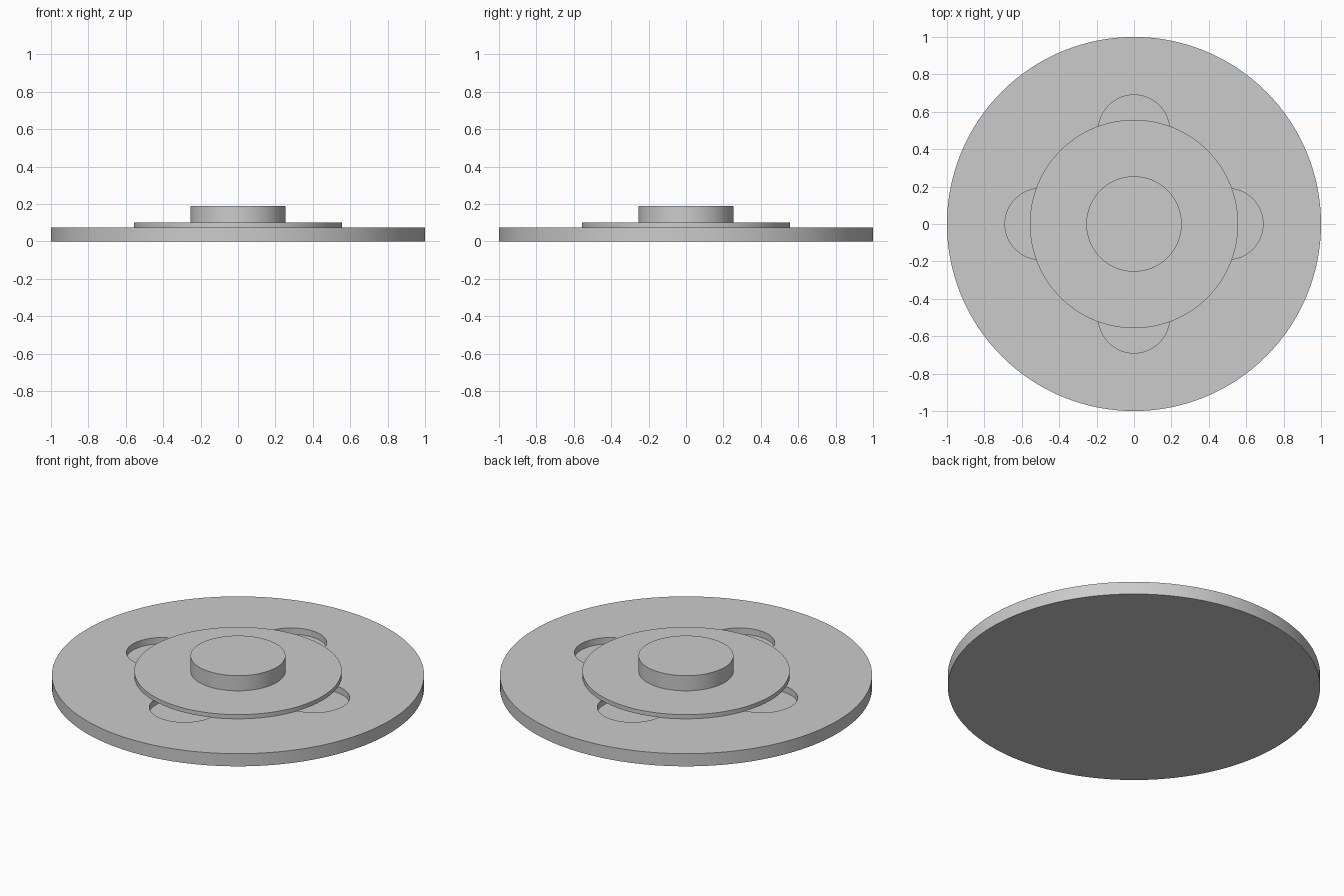
import bpy
from math import cos, sin, pi, radians

cube = bpy.data.objects.get("Cube")
if cube:
    bpy.data.objects.remove(cube, do_unlink=True)

# Single plain grey
grey = bpy.data.materials.new("light_grey")
grey.use_nodes = True
colour = (0.6, 0.6, 0.6, 1)
grey.diffuse_color = colour
grey.node_tree.nodes["Principled BSDF"].inputs["Base Color"].default_value = colour


def disc(name, radius, bottom, top, x=0, y=0, sides=128):
    """Upright cylinder between two heights."""
    bpy.ops.mesh.primitive_cylinder_add(
        vertices=sides, radius=radius, depth=top - bottom,
        location=(x, y, (bottom + top) / 2))
    obj = bpy.context.object
    obj.name = name
    obj.data.materials.append(grey)
    return obj


def smooth(obj):
    bpy.ops.object.select_all(action="DESELECT")
    obj.select_set(True)
    bpy.context.view_layer.objects.active = obj
    bpy.ops.object.shade_smooth_by_angle(angle=radians(30))


BASE_TOP = 0.075
STEP_TOP = 0.1

# Wide base with four round blind pockets
base = disc("base_plate", 1, 0, BASE_TOP)
for i in range(4):
    a = i * pi / 2
    cutter = disc("pocket_cutter", 0.19, BASE_TOP / 2, 0.2,
                  0.5 * cos(a), 0.5 * sin(a), 64)
    cutter.hide_render = True
    bpy.context.view_layer.objects.active = base
    mod = base.modifiers.new("pocket", "BOOLEAN")
    mod.operation = "DIFFERENCE"
    mod.solver = "EXACT"
    mod.object = cutter
    bpy.ops.object.modifier_apply(modifier=mod.name)
    bpy.data.objects.remove(cutter, do_unlink=True)
smooth(base)

# Thin middle disc overlapping the pockets, and the central boss
smooth(disc("middle_disc", 0.557, BASE_TOP, STEP_TOP))
smooth(disc("centre_boss", 0.255, STEP_TOP, 0.19))
